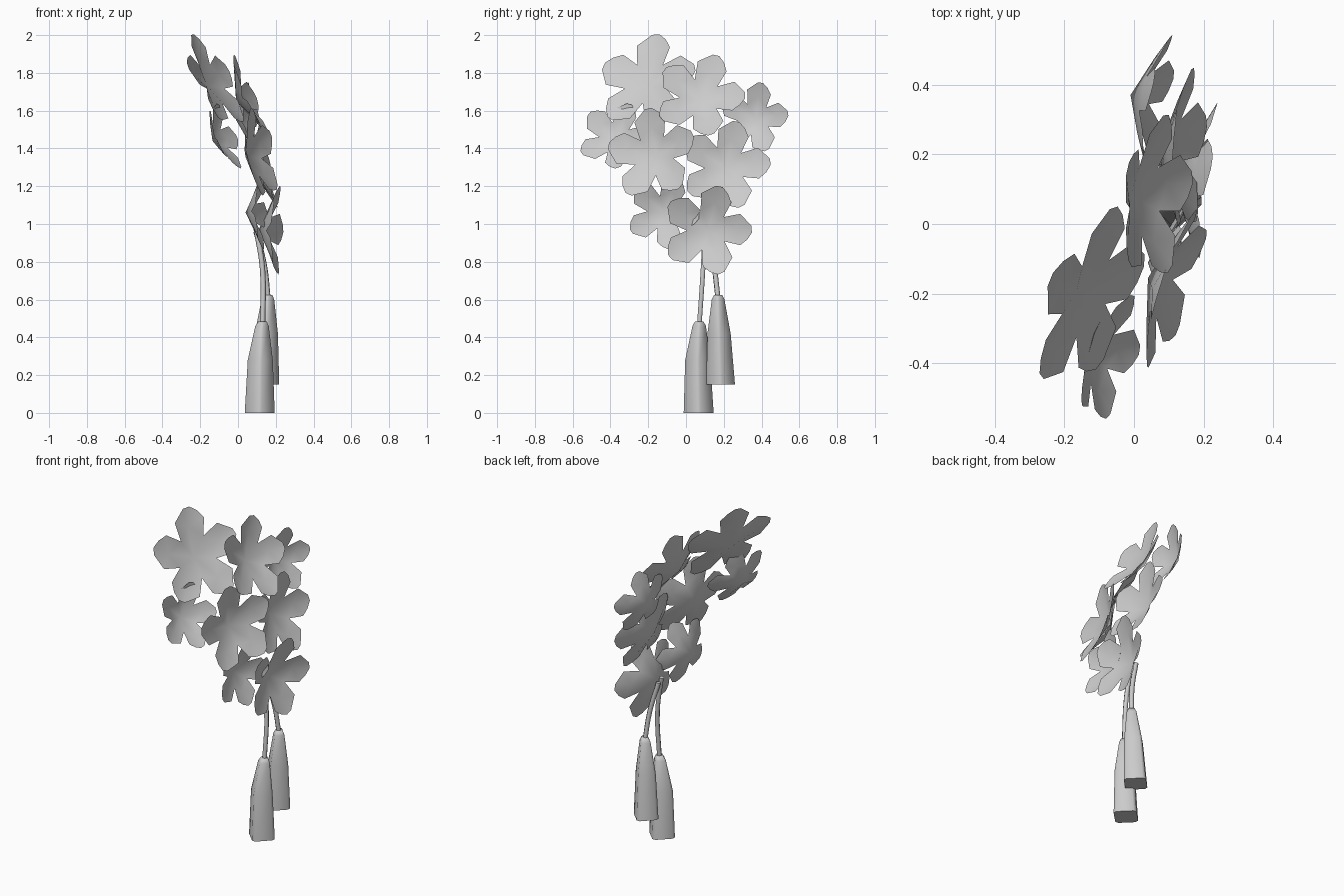
import bpy, bmesh, math
from mathutils import Vector

if "Cube" in bpy.data.objects:
    bpy.data.objects.remove(bpy.data.objects["Cube"])


def make_object(name, bm, angle=60):
    me = bpy.data.meshes.new(name)
    bm.to_mesh(me)
    bm.free()
    ob = bpy.data.objects.new(name, me)
    bpy.context.collection.objects.link(ob)
    bpy.ops.object.select_all(action='DESELECT')
    ob.select_set(True)
    bpy.context.view_layer.objects.active = ob
    bpy.ops.object.shade_smooth_by_angle(angle=math.radians(angle))
    return ob


def flower(name, centre, radius, slope_y, slope_z, turn, cup):
    """Five-petalled open cup; slopes tilt its plane x = a*y + b*z."""
    n = Vector((1, -slope_y, -slope_z)).normalized()
    u = Vector((slope_y, 1, 0)).normalized()
    v = n.cross(u)
    # petal outline: along, across, extra lift of the edge
    join = 0.37 * math.tan(math.radians(36))
    edge = [(0.37, -join, 0.07), (0.73, -0.36, 0.05), (0.90, -0.24, 0.02),
            (1.01, -0.09, 0), (1.0, 0.06, 0), (0.76, 0.33, 0.05), (0.37, join, 0.07)]
    bm = bmesh.new()
    for k in range(5):
        t = math.radians(turn + 72 * k)
        d = u * math.cos(t) + v * math.sin(t)
        s = -u * math.sin(t) + v * math.cos(t)

        def point(p, w, lift):
            h = cup * p + lift
            return bm.verts.new(Vector(centre) + radius * (d * p + s * w + n * h))
        base = point(0, 0, 0)
        rib = point(0.62, 0, -0.02)
        loop = [base] + [point(*e) for e in edge]
        for i in range(len(loop)):
            bm.faces.new((rib, loop[i], loop[(i + 1) % len(loop)]))
    # join the petals at the heart of the flower
    bmesh.ops.remove_doubles(bm, verts=bm.verts, dist=0.0005)
    make_object(name, bm, 50)


def stem(name, points, radius):
    cu = bpy.data.curves.new(name, 'CURVE')
    cu.dimensions = '3D'
    cu.bevel_depth = radius
    cu.bevel_resolution = 1
    cu.resolution_u = 4
    cu.use_fill_caps = True
    sp = cu.splines.new('BEZIER')
    sp.bezier_points.add(len(points) - 1)
    for b, p in zip(sp.bezier_points, points):
        b.co = p
        b.handle_left_type = b.handle_right_type = 'AUTO'
    ob = bpy.data.objects.new(name, cu)
    bpy.context.collection.objects.link(ob)


def sleeve(name, sections):
    """Tapered holder, square with cut corners: x, y, z, radius per section."""
    bm = bmesh.new()
    angles = [math.radians(90 * k + o) for k in range(4) for o in (-8, 8)]
    rings = [[bm.verts.new((x + r * math.cos(t), y + r * math.sin(t), z)) for t in angles]
             for x, y, z, r in sections]
    for lo, hi in zip(rings, rings[1:]):
        for i in range(8):
            j = (i + 1) % 8
            bm.faces.new((lo[i], lo[j], hi[j], hi[i]))
    bm.faces.new(rings[0][::-1])
    bm.faces.new(rings[-1])
    make_object(name, bm, 75)


# flowers: centre, radius, slopes, turn, cup depth
blooms = [
    ((-0.165, -0.195, 1.735), 0.275, 0.42, -0.55, 18, 0.17),
    ((-0.01, 0.08, 1.65), 0.24, 0.10, -0.45, 0, 0.35),
    ((-0.01, 0.37, 1.55), 0.19, 0.20, -0.15, 8, 0.45),
    ((-0.135, -0.365, 1.44), 0.19, 0.30, -0.42, -3, 0.42),
    ((0.07, 0.21, 1.295), 0.24, 0.05, -0.20, 5, 0.38),
    ((0.04, -0.155, 1.355), 0.245, 0.33, -0.20, 27, 0.36),
    ((0.04, -0.11, 1.06), 0.195, 0.15, -0.02, -4, 0.45),
    ((0.11, 0.12, 0.97), 0.24, 0.12, 0.02, 2, 0.42),
]
for i, b in enumerate(blooms):
    flower(f"flower_{i + 1}", *b)

# sleeves at the two stem ends
sleeve("sleeve_long", [(0.115, 0.067, 0, 0.080), (0.118, 0.062, 0.28, 0.067),
                       (0.127, 0.07, 0.46, 0.036), (0.13, 0.07, 0.485, 0.022)])
sleeve("sleeve_short", [(0.142, 0.183, 0.15, 0.077), (0.15, 0.175, 0.42, 0.062),
                        (0.158, 0.17, 0.60, 0.034), (0.16, 0.17, 0.625, 0.022)])

# stems rising behind the lowest flowers
stem("stem_left", [(0.13, 0.07, 0.46), (0.13, 0.09, 0.76), (0.095, 0.10, 0.98)], 0.014)
stem("stem_right", [(0.16, 0.17, 0.6), (0.14, 0.15, 0.78), (0.095, 0.13, 0.96)], 0.014)
